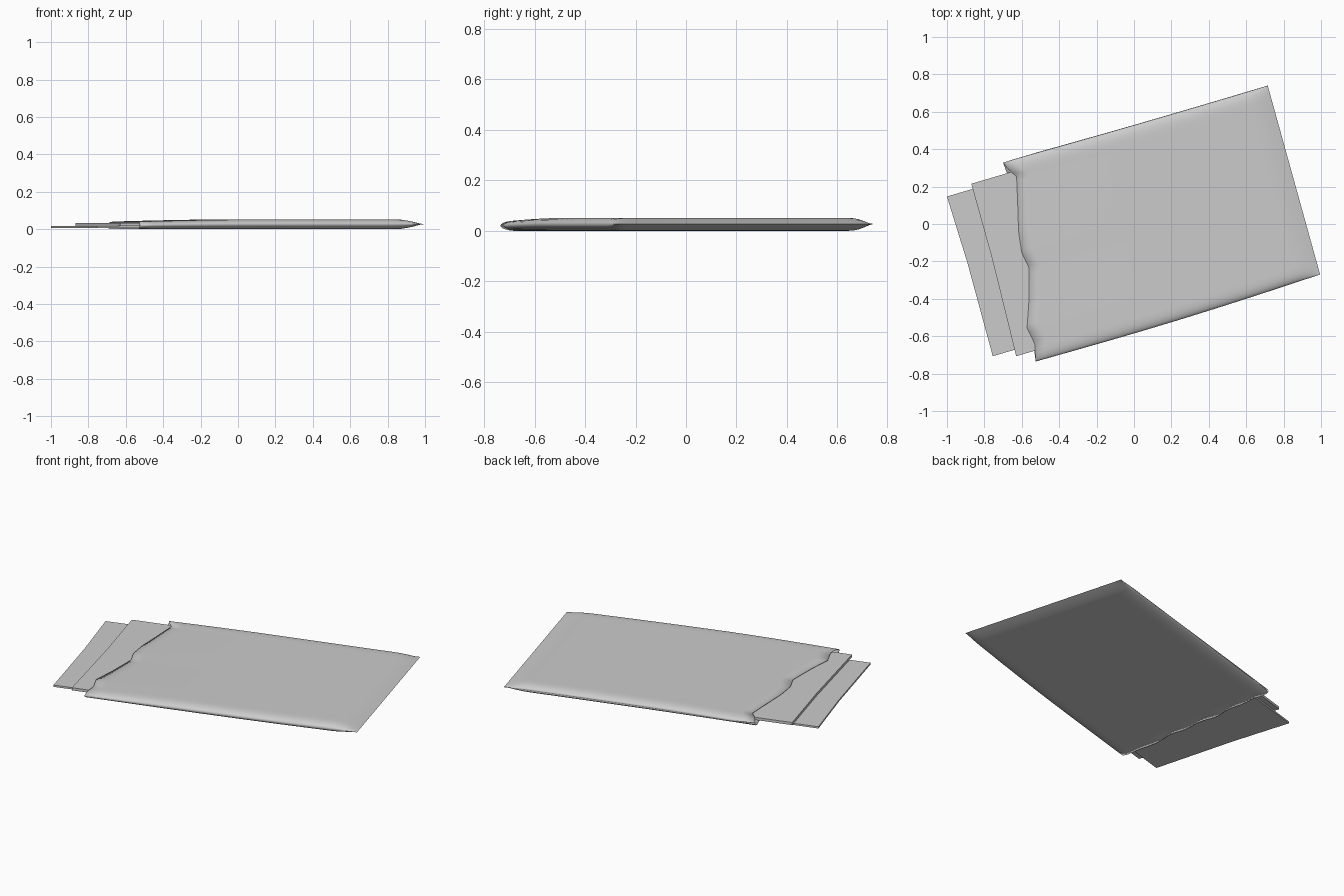
import bpy, bmesh, math
from mathutils import Vector

if "Cube" in bpy.data.objects:
    bpy.data.objects.remove(bpy.data.objects["Cube"])

# Plan outline of the torn envelope (open end on the left)
A, B = Vector((-0.70, 0.33)), Vector((0.715, 0.74))
C, D = Vector((0.995, -0.27)), Vector((-0.525, -0.735))
TEAR = [(-0.700, 0.33), (-0.665, 0.275), (-0.628, 0.24), (-0.622, 0.10), (-0.617, -0.05),
        (-0.60, -0.16), (-0.56, -0.25), (-0.562, -0.42), (-0.572, -0.55),
        (-0.53, -0.645), (-0.525, -0.735)]


def tear_x(y):
    for (x0, y0), (x1, y1) in zip(TEAR, TEAR[1:]):
        if y0 >= y >= y1:
            return x0 + (x1 - x0) * (y0 - y) / (y0 - y1)
    return TEAR[-1][0]


def roundness(t):
    t = min(max(t, 0.0), 1.0)
    return math.sqrt(1 - (1 - t) ** 2)


def finish(bm, name, angle):
    me = bpy.data.meshes.new(name)
    bm.to_mesh(me)
    bm.free()
    ob = bpy.data.objects.new(name, me)
    bpy.context.collection.objects.link(ob)
    bpy.context.view_layer.objects.active = ob
    ob.select_set(True)
    bpy.ops.object.shade_smooth_by_angle(angle=math.radians(angle))
    ob.select_set(False)
    return ob


# Spacing: dense near the rolled side edges and the pinched closed end
side = [0, 0.002, 0.006, 0.014, 0.026, 0.042, 0.065]
VS = side + [0.065 + 0.87 * i / 40 for i in range(1, 40)] + [1 - s for s in reversed(side)]
US = [i / 20 * 0.9 for i in range(21)] + [0.93, 0.955, 0.975, 0.988, 0.996, 1.0]


def envelope_point(u, v, top):
    left, right = A.lerp(D, v), B.lerp(C, v)
    inset = tear_x(left.y) - left.x
    if not top:
        inset = inset * 0.3 + 0.008 * math.sin(v * 31) * math.sin(math.pi * v)
    left = left + Vector((inset, inset * 0.29))
    p = left.lerp(right, u)
    p.y -= 0.012 * math.sin(math.pi * u) * (0.3 + 0.7 * v)
    f = roundness(min(v, 1 - v) / 0.06) * math.sin(math.pi / 2 * min(1, (1 - u) / 0.09))
    open_end = max(0, 1 - u / 0.4) ** 1.5
    mid = 0.03 - 0.006 * open_end
    high = 0.055 - 0.011 * open_end
    low = 0.003
    return (p.x, p.y, mid + ((high if top else low) - mid) * f)


# Envelope: two pillowed skins joined on three sides
bm = bmesh.new()
for top in (True, False):
    grid = [[bm.verts.new(envelope_point(u, v, top)) for v in VS] for u in US]
    for i in range(len(US) - 1):
        for j in range(len(VS) - 1):
            q = [grid[i][j], grid[i][j + 1], grid[i + 1][j + 1], grid[i + 1][j]]
            bm.faces.new(q if top else q[::-1])
bmesh.ops.remove_doubles(bm, verts=bm.verts, dist=0.00005)
envelope = finish(bm, "torn_envelope", 50)
paper = envelope.modifiers.new("paper", 'SOLIDIFY')
paper.thickness = 0.002
paper.offset = -1


# Letters: flat slabs running into the envelope
def sheet(name, edge, length, z0, z1):
    d = Vector((0.959, 0.284)) * length
    pts = [Vector(p) for p in edge]
    outline = pts + [pts[-1] + d, pts[0] + d]
    bm = bmesh.new()
    face = bm.faces.new([bm.verts.new((p.x, p.y, z0)) for p in outline])
    ext = bmesh.ops.extrude_face_region(bm, geom=[face])
    for g in ext["geom"]:
        if isinstance(g, bmesh.types.BMVert):
            g.co.z = z1
    bmesh.ops.recalc_face_normals(bm, faces=bm.faces)
    return finish(bm, name, 30)


sheet("lower_letter", [(-1.0, 0.147), (-0.89, -0.21), (-0.755, -0.707)], 1.48, 0.008, 0.019)
sheet("upper_letter", [(-0.87, 0.215), (-0.76, -0.18), (-0.63, -0.707)], 1.42, 0.020, 0.036)

# Rest the model on the ground
bpy.context.view_layer.update()
dg = bpy.context.evaluated_depsgraph_get()
low = min(v.co.z for v in envelope.evaluated_get(dg).data.vertices)
for ob in bpy.context.collection.objects:
    ob.location.z -= low
